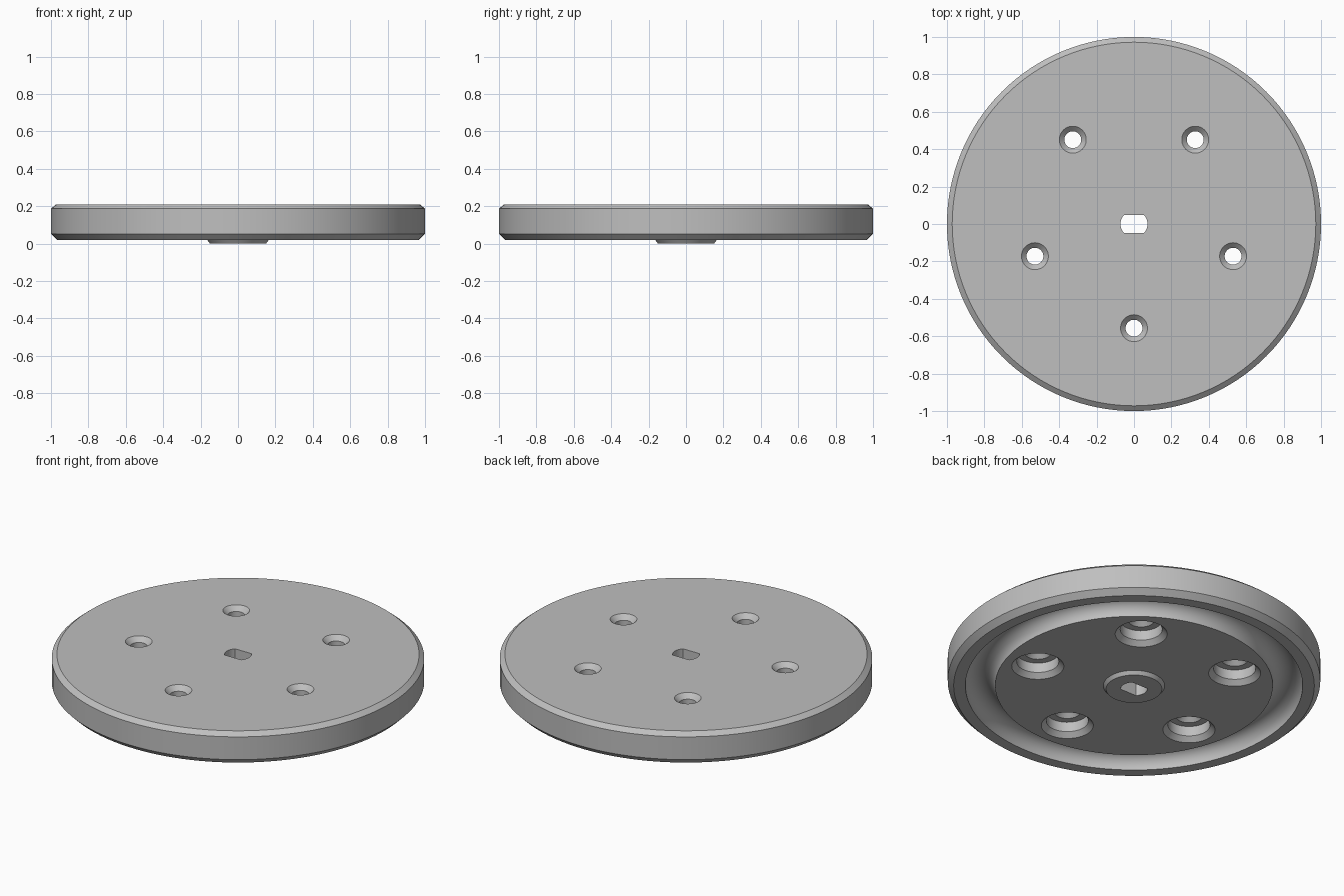
import bpy
import bmesh
from math import sin, cos, pi, radians, asin
from mathutils import Matrix

if "Cube" in bpy.data.objects:
    bpy.data.objects.remove(bpy.data.objects["Cube"])

grey = bpy.data.materials.new("light_grey")
grey.use_nodes = True
colour = (0.52, 0.52, 0.52, 1)
grey.diffuse_color = colour
grey.node_tree.nodes["Principled BSDF"].inputs["Base Color"].default_value = colour


def finish(name, bm):
    bmesh.ops.recalc_face_normals(bm, faces=bm.faces[:])
    mesh = bpy.data.meshes.new(name)
    bm.to_mesh(mesh)
    bm.free()
    obj = bpy.data.objects.new(name, mesh)
    bpy.context.collection.objects.link(obj)
    mesh.materials.append(grey)
    return obj


def lathe(name, profile, steps):
    """Turn an (r, z) profile that starts and ends on the axis."""
    bm = bmesh.new()
    verts = [bm.verts.new((r, 0, z)) for r, z in profile]
    edges = [bm.edges.new(pair) for pair in zip(verts, verts[1:])]
    bmesh.ops.spin(bm, geom=verts + edges, cent=(0, 0, 0), axis=(0, 0, 1),
                   angle=2 * pi, steps=steps)
    bmesh.ops.remove_doubles(bm, verts=bm.verts[:], dist=1e-5)
    return finish(name, bm)


def cut(target, cutter):
    cutter.hide_render = True
    mod = target.modifiers.new("cut", "BOOLEAN")
    mod.operation = "DIFFERENCE"
    mod.solver = "EXACT"
    mod.object = cutter
    bpy.context.view_layer.objects.active = target
    bpy.ops.object.modifier_apply(modifier=mod.name)
    bpy.data.objects.remove(cutter)


# Disc with chamfered rim, rounded groove and small hub on the underside
base = 0.02
groove = [(0.825 - 0.08 * cos(pi * i / 20), base + 0.08 * sin(pi * i / 20))
          for i in range(21)]
disc = lathe("wheel_disc",
             [(0, 0), (0.15, 0), (0.165, base)] + groove +
             [(0.968, base), (1, 0.052), (1, 0.187), (0.972, 0.21), (0, 0.21)],
             128)

# Five stepped bolt holes, chamfered at each edge
hole_profile = [(0, -0.03), (0.19, -0.03), (0.113, 0.047), (0.113, 0.105),
                (0.072, 0.105), (0.045, 0.132), (0.045, 0.183),
                (0.102, 0.24), (0, 0.24)]
for i in range(5):
    angle = radians(-90 + 72 * i)
    cutter = lathe("hole_cutter", hole_profile, 48)
    cutter.data.transform(Matrix.Translation((0.557 * cos(angle), 0.557 * sin(angle), 0)))
    cut(disc, cutter)

# Shaft slot: a round bore with two flats
radius, flat = 0.072, 0.048
limit = asin(flat / radius)
bm = bmesh.new()
outline = []
for start in (0, pi):
    for i in range(13):
        a = start - limit + 2 * limit * i / 12
        outline.append(bm.verts.new((radius * cos(a), radius * sin(a), -0.1)))
face = bm.faces.new(outline)
top = bmesh.ops.extrude_face_region(bm, geom=[face])["geom"]
bmesh.ops.translate(bm, vec=(0, 0, 0.5),
                    verts=[v for v in top if isinstance(v, bmesh.types.BMVert)])
cut(disc, finish("slot_cutter", bm))

# Smooth curved walls, keep chamfer edges crisp
bpy.ops.object.select_all(action="DESELECT")
disc.select_set(True)
bpy.context.view_layer.objects.active = disc
bpy.ops.object.shade_smooth_by_angle(angle=radians(30))
